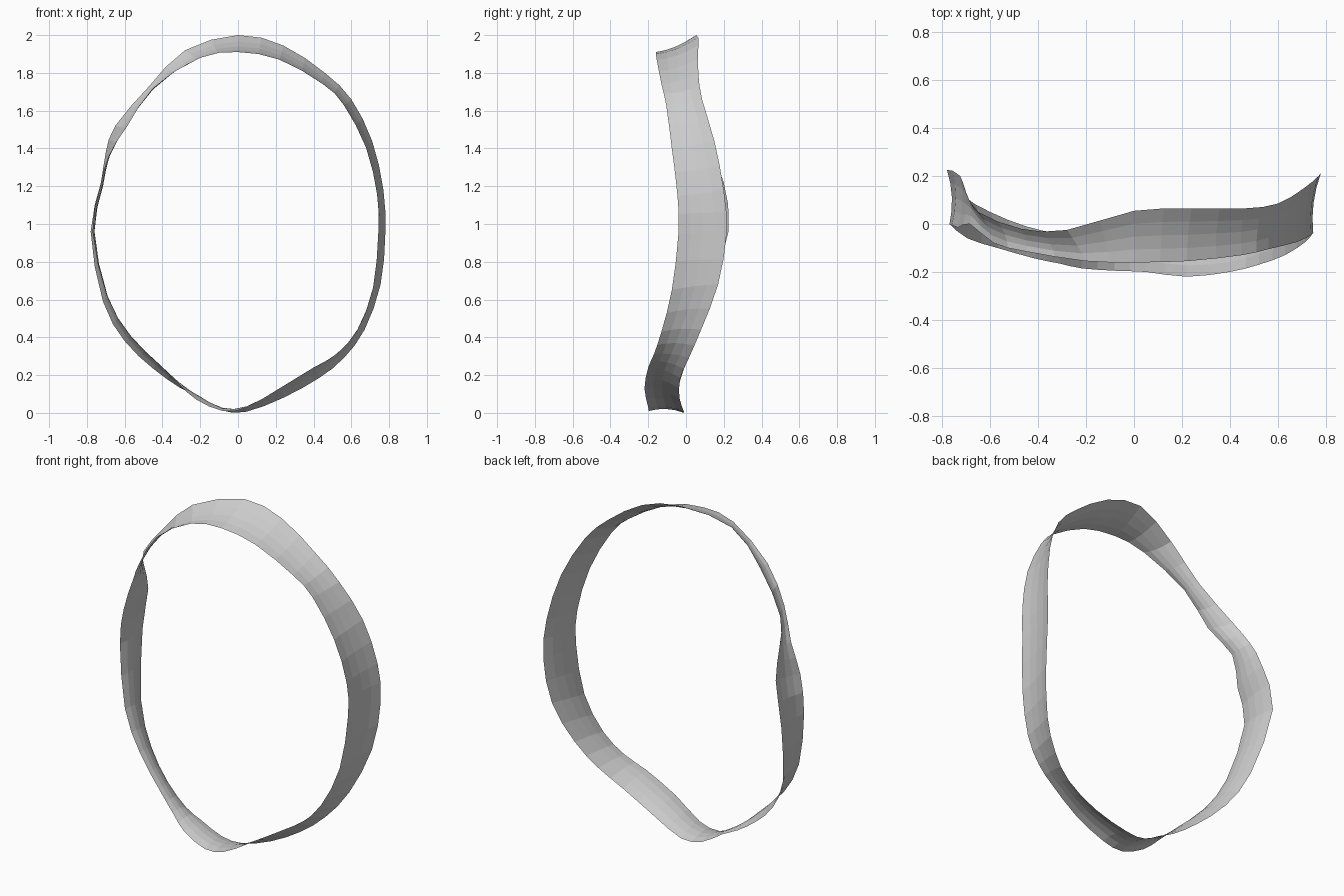
import bpy
from mathutils import Vector

# Front and back rims of the band, clockwise from the top (x, y, z)
FRONT = [(0, -.16, 1.91), (.22, -.155, 1.87), (.45, -.13, 1.74), (.56, -.105, 1.63),
         (.68, -.075, 1.40), (.74, -.045, 1.15), (.745, -.04, .95), (.715, -.075, .65),
         (.63, -.13, .43), (.52, -.17, .31), (.40, -.20, .24), (.22, -.22, .13),
         (.05, -.20, .03), (-.08, -.195, .01), (-.22, -.185, .07), (-.31, -.165, .15),
         (-.41, -.145, .25), (-.57, -.10, .41), (-.695, -.06, .62), (-.77, 0, .96),
         (-.735, -.015, 1.18), (-.685, .0, 1.36), (-.585, -.08, 1.52),
         (-.45, -.115, 1.72), (-.20, -.155, 1.88)]
BACK = [(0, .055, 2), (.24, .065, 1.945), (.46, .065, 1.80), (.60, .085, 1.66),
        (.71, .15, 1.44), (.77, .20, 1.18), (.78, .215, .95), (.755, .17, .68),
        (.67, .08, .44), (.56, .015, .29), (.43, -.03, .185), (.24, -.035, .08),
        (.04, -.01, .005), (-.09, -.02, .015), (-.21, -.04, .085), (-.31, -.04, .135),
        (-.45, -.01, .235), (-.60, .05, .38), (-.715, .12, .59), (-.78, .225, .96),
        (-.725, .20, 1.22), (-.70, .13, 1.38), (-.65, .05, 1.52),
        (-.47, -.02, 1.73), (-.28, -.025, 1.92)]
STEPS, ACROSS, BOW = 2, 5, .015
CENTRE = Vector((0, 0, 1))


def smooth_loop(points):
    """Closed Catmull-Rom loop through the points."""
    p = [Vector(v) for v in points]
    n, out = len(p), []
    for i in range(n):
        a, b, c, d = (p[(i + k) % n] for k in (-1, 0, 1, 2))
        for s in range(STEPS):
            t = s / STEPS
            out.append(.5 * (2 * b + (c - a) * t + (2 * a - 5 * b + 4 * c - d) * t * t
                             + (3 * b - a - 3 * c + d) * t ** 3))
    return out


# Thin open band between the rims, its middle bowed slightly inward
verts, faces = [], []
front, back = smooth_loop(FRONT), smooth_loop(BACK)
n = len(front)
for f, b in zip(front, back):
    inward = CENTRE - (f + b) / 2
    inward.y = 0
    inward.normalize()
    for j in range(ACROSS):
        t = j / (ACROSS - 1)
        verts.append(f.lerp(b, t) + inward * BOW * 4 * t * (1 - t))
for i in range(n):
    k = (i + 1) % n
    for j in range(ACROSS - 1):
        faces.append((i * ACROSS + j, i * ACROSS + j + 1,
                      k * ACROSS + j + 1, k * ACROSS + j))

mesh = bpy.data.meshes.new("band")
mesh.from_pydata(verts, [], faces)
mesh.update()
band = bpy.data.objects.new("band", mesh)
bpy.context.collection.objects.link(band)
